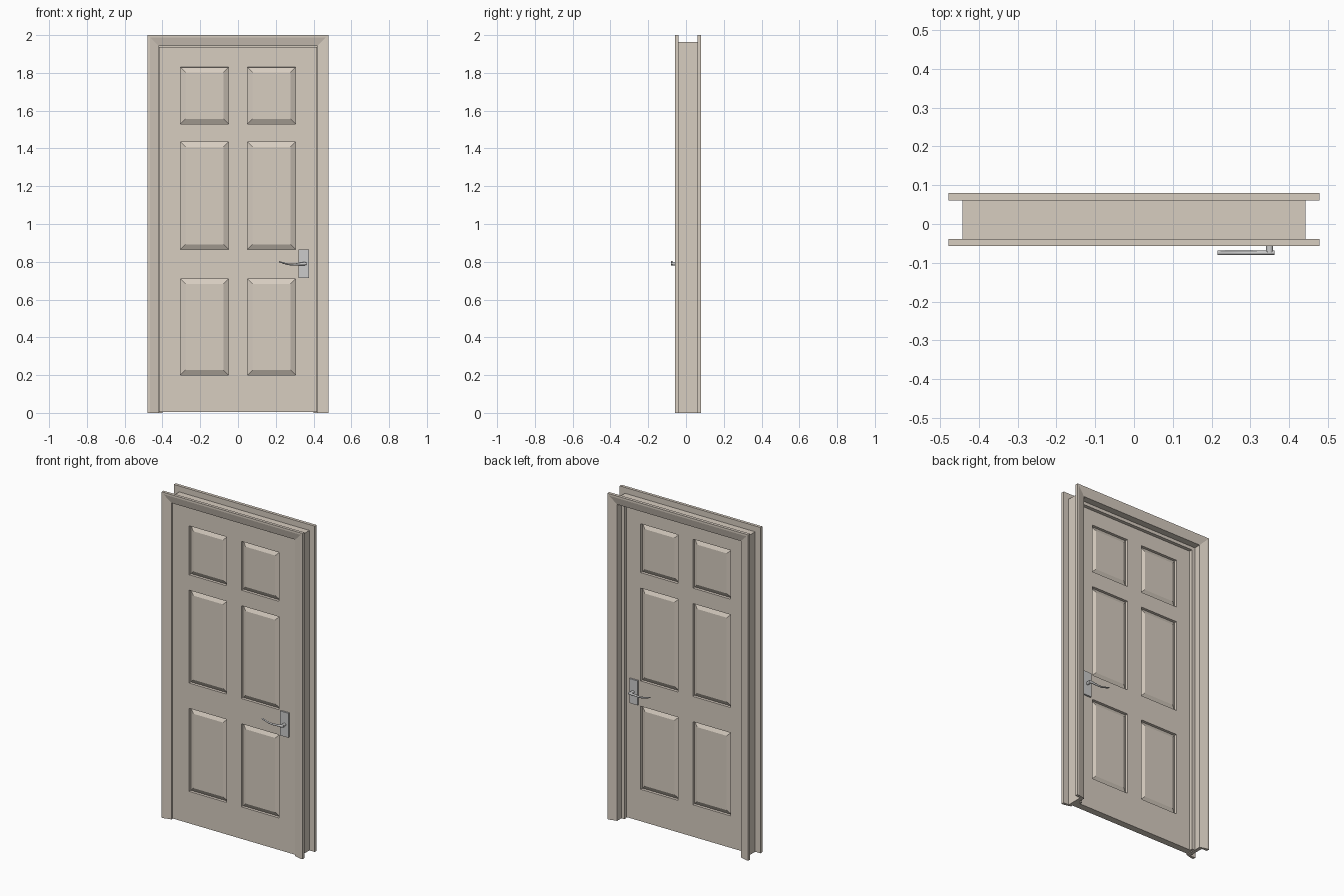
import bpy, bmesh, math
from mathutils import Vector, Matrix

if "Cube" in bpy.data.objects:
    bpy.data.objects.remove(bpy.data.objects["Cube"])

paint = bpy.data.materials.new("beige_paint")
paint.diffuse_color = (0.68, 0.61, 0.53, 1)
paint.use_nodes = True
paint.node_tree.nodes["Principled BSDF"].inputs["Base Color"].default_value = paint.diffuse_color

IN_X, IN_Z = 0.42, 1.942          # clear opening: half width and height
DOOR_F, DOOR_B = -0.038, 0.004    # door faces
MID = (DOOR_F + DOOR_B) / 2


def finish(bm, name, mat=None, smooth=False):
    bmesh.ops.recalc_face_normals(bm, faces=bm.faces[:])
    me = bpy.data.meshes.new(name)
    bm.to_mesh(me)
    bm.free()
    ob = bpy.data.objects.new(name, me)
    bpy.context.collection.objects.link(ob)
    if mat:
        me.materials.append(mat)
    if smooth:
        bpy.ops.object.select_all(action='DESELECT')
        ob.select_set(True)
        bpy.context.view_layer.objects.active = ob
        bpy.ops.object.shade_smooth_by_angle(angle=math.radians(40))
    return ob


def loft(bm, rings):
    """Skin closed rings of points and cap both ends."""
    rows = [[bm.verts.new(p) for p in r] for r in rings]
    n = len(rows[0])
    for a, b in zip(rows, rows[1:]):
        for i in range(n):
            j = (i + 1) % n
            bm.faces.new((a[i], a[j], b[j], b[i]))
    bm.faces.new(rows[0])
    bm.faces.new(rows[-1])


def surround(name, profile):
    """Sweep (outward offset, y) profile up, over and down the opening."""
    bm = bmesh.new()
    loft(bm, [[(sx * (IN_X + d), y, top * (IN_Z + d)) for d, y in profile]
              for sx, top in ((-1, 0), (-1, 1), (1, 1), (1, 0))])
    return finish(bm, name, paint)


# Frame: jamb, stop, mitred front and back casings
surround("door_jamb", [(0, -0.039), (0.022, -0.039), (0.022, 0.061), (0, 0.061)])
surround("door_stop", [(-0.02, 0.005), (0.001, 0.005), (0.001, 0.026), (-0.02, 0.026)])
surround("front_casing", [(0.058, -0.039), (0.058, -0.057), (0.046, -0.057),
                          (0, -0.045), (0, -0.039)])
surround("back_casing", [(0.058, 0.061), (0.058, 0.08), (0.046, 0.08),
                         (0, 0.068), (0, 0.061)])

# Door leaf: gridded slab whose panel cells become raised fields in recesses
xs = [-0.418, -0.305, -0.05, 0.05, 0.305, 0.418]
zs = [0.004, 0.20, 0.71, 0.865, 1.435, 1.53, 1.83, 1.938]
bm = bmesh.new()
panels = []
for y in (DOOR_F, DOOR_B):
    g = [[bm.verts.new((x, y, z)) for z in zs] for x in xs]
    for i in range(len(xs) - 1):
        for k in range(len(zs) - 1):
            f = bm.faces.new((g[i][k], g[i + 1][k], g[i + 1][k + 1], g[i][k + 1]))
            if i in (1, 3) and k in (1, 3, 5):
                panels.append(f)
bmesh.ops.bridge_loops(bm, edges=[e for e in bm.edges if e.is_boundary])
bmesh.ops.recalc_face_normals(bm, faces=bm.faces[:])
bmesh.ops.inset_individual(bm, faces=panels, thickness=0.001, depth=-0.016)
bmesh.ops.inset_individual(bm, faces=panels, thickness=0.037, depth=0.014)
finish(bm, "door_leaf", paint)

# Lever handles on both faces
HX, HZ = 0.35, 0.79
path = [(0.216, 0.801, 0.003), (0.235, 0.795, 0.004), (0.258, 0.788, 0.0045),
        (0.285, 0.785, 0.005), (0.315, 0.787, 0.006), (0.338, 0.789, 0.008),
        (0.352, 0.790, 0.009), (0.362, 0.790, 0.006)]
for side, s in (("front", -1), ("back", 1)):
    face = DOOR_F if s < 0 else DOOR_B

    bm = bmesh.new()
    bmesh.ops.create_cube(bm, size=1, matrix=Matrix.Translation((0.348, face + s * 0.004, HZ))
                          @ Matrix.Diagonal((0.055, 0.012, 0.15, 1)))
    finish(bm, side + "_handle_plate")

    bm = bmesh.new()
    bmesh.ops.create_cone(bm, cap_ends=True, segments=20, radius1=0.009, radius2=0.009, depth=0.03,
                          matrix=Matrix.Translation((HX, face + s * 0.02, HZ))
                          @ Matrix.Rotation(math.pi / 2, 4, 'X'))
    finish(bm, side + "_handle_stem", smooth=True)

    bm = bmesh.new()
    yc = face + s * 0.0365
    loft(bm, [[(x, yc + 0.0055 * math.cos(a), z + r * math.sin(a))
               for a in [math.tau * i / 12 for i in range(12)]] for x, z, r in path])
    finish(bm, side + "_handle_lever", smooth=True)
